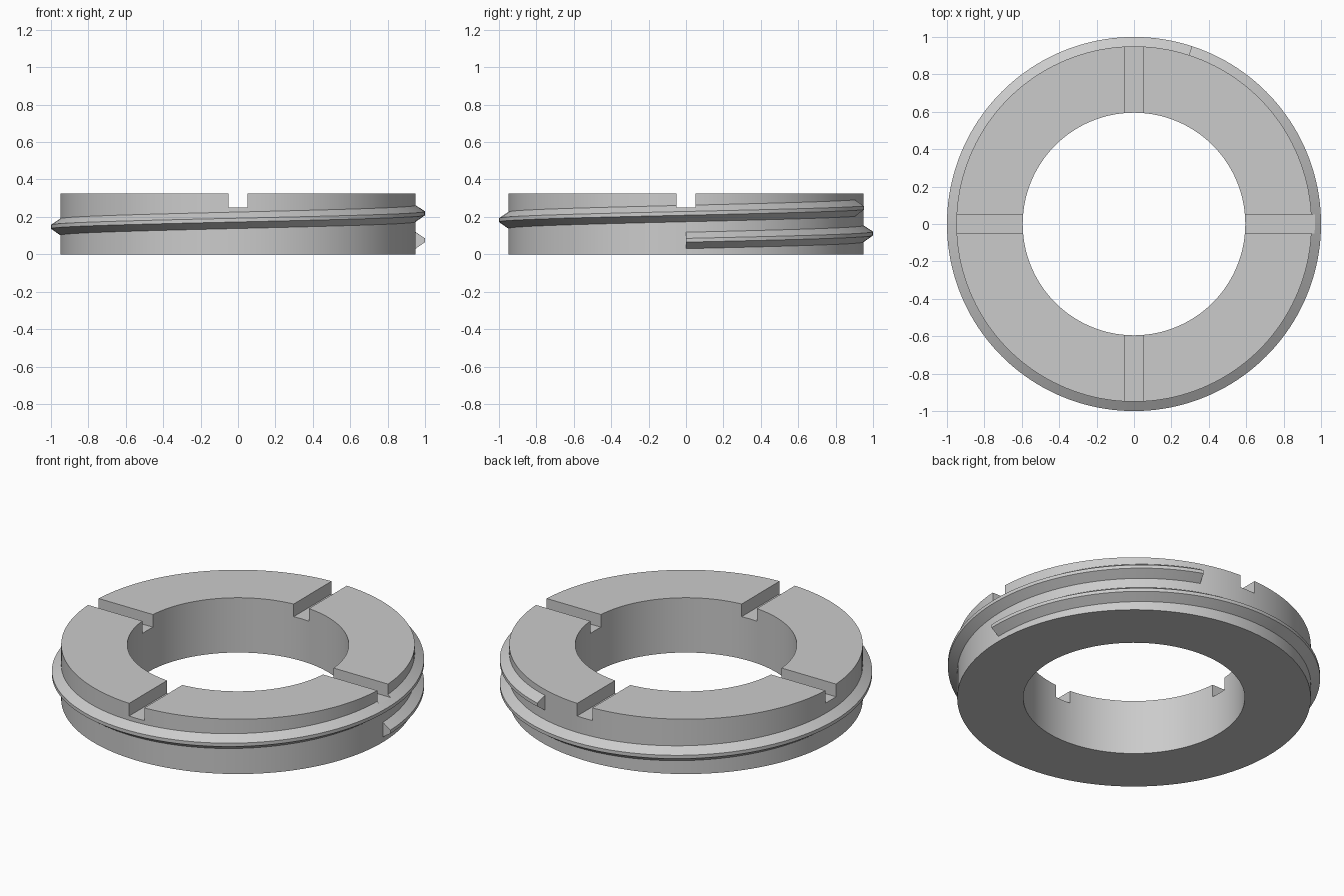
import bpy
import bmesh
from math import cos, sin, pi, radians

cube = bpy.data.objects.get("Cube")
if cube:
    bpy.data.objects.remove(cube, do_unlink=True)

OUTER, INNER, HEIGHT = 0.95, 0.595, 0.325
SLOT_WIDTH, SLOT_FLOOR = 0.1, 0.25
STEPS = 160

grey = bpy.data.materials.new("plain grey")
grey.use_nodes = True
grey.diffuse_color = (0.6, 0.6, 0.6, 1)
grey.node_tree.nodes["Principled BSDF"].inputs["Base Color"].default_value = (0.6, 0.6, 0.6, 1)


def sweep(name, profile, turn, rise, closed):
    """Sweep a closed (radius, z) profile around z, climbing by rise per full turn."""
    bm = bmesh.new()
    count = round(STEPS * turn / (2 * pi))
    rings = []
    for i in range(count if closed else count + 1):
        a = turn * i / count
        lift = rise * a / (2 * pi)
        rings.append([bm.verts.new((r * cos(a), r * sin(a), z + lift)) for r, z in profile])
    n = len(profile)
    for i in range(count):
        here, there = rings[i], rings[(i + 1) % len(rings)]
        for j in range(n):
            k = (j + 1) % n
            bm.faces.new((here[j], there[j], there[k], here[k]))
    if not closed:
        bm.faces.new(rings[0])
        bm.faces.new(rings[-1][::-1])
    bmesh.ops.recalc_face_normals(bm, faces=bm.faces)
    mesh = bpy.data.meshes.new(name)
    bm.to_mesh(mesh)
    bm.free()
    mesh.materials.append(grey)
    obj = bpy.data.objects.new(name, mesh)
    bpy.context.collection.objects.link(obj)
    return obj


def slot_cutter(name, size_x, size_y):
    bpy.ops.mesh.primitive_cube_add(size=1, location=(0, 0, SLOT_FLOOR + 0.1))
    obj = bpy.context.object
    obj.name = name
    obj.scale = (size_x, size_y, 0.2)
    obj.hide_render = True
    obj.data.materials.append(grey)
    return obj


# Ring body
body = sweep("ring_body", [(INNER, 0), (OUTER, 0), (OUTER, HEIGHT), (INNER, HEIGHT)],
             2 * pi, 0, True)

# External thread: one start, a little over one turn
thread = sweep("outer_thread",
               [(0.94, 0.028), (OUTER, 0.03), (1, 0.065), (1, 0.085), (OUTER, 0.118), (0.94, 0.12)],
               radians(432), 0.144, False)

# Crossed spanner slots in the top face
cutters = [slot_cutter("slot_cutter_x", 2.4, SLOT_WIDTH),
           slot_cutter("slot_cutter_y", SLOT_WIDTH, 2.4)]

for part in (body, thread):
    bpy.ops.object.select_all(action="DESELECT")
    part.select_set(True)
    bpy.context.view_layer.objects.active = part
    for cutter in cutters:
        mod = part.modifiers.new("slot", "BOOLEAN")
        mod.operation = "DIFFERENCE"
        mod.solver = "EXACT"
        mod.object = cutter
        bpy.ops.object.modifier_apply(modifier=mod.name)
    bpy.ops.object.shade_smooth_by_angle(angle=radians(20))

for cutter in cutters:
    bpy.data.objects.remove(cutter, do_unlink=True)
